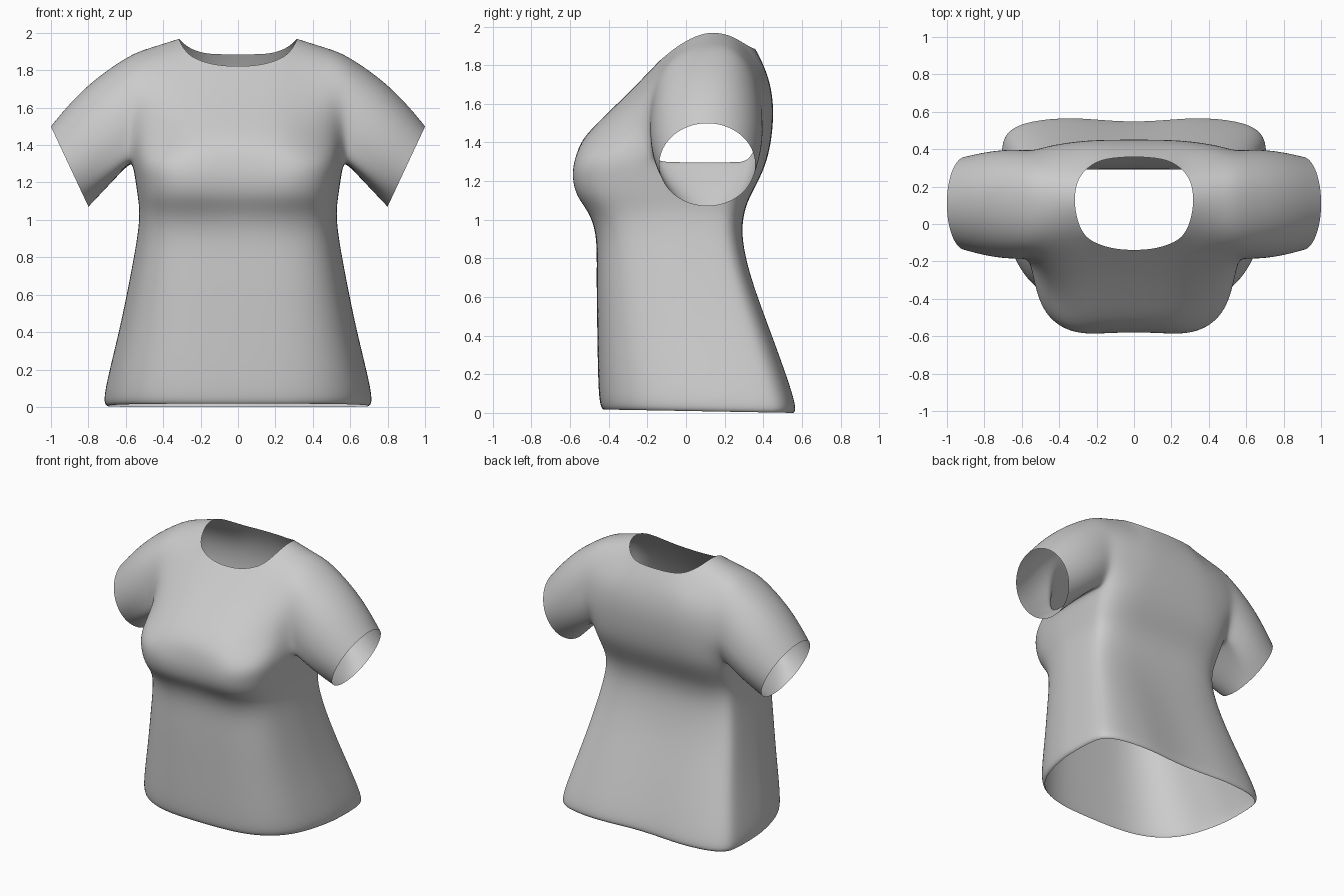
import bpy
import bmesh
from math import sin, cos, pi, radians
from mathutils import Vector

if "Cube" in bpy.data.objects:
    bpy.data.objects.remove(bpy.data.objects["Cube"])

fabric = bpy.data.materials.new("grey fabric")
fabric.use_nodes = True
colour = (0.6, 0.6, 0.6, 1)
fabric.diffuse_color = colour
fabric.node_tree.nodes["Principled BSDF"].inputs["Base Color"].default_value = colour

bm = bmesh.new()


def vert(p):
    return bm.verts.new(p)


def bridge(a, b):
    """Join two equally long rows of vertices with quads."""
    for k in range(len(a) - 1):
        bm.faces.new((a[k], a[k + 1], b[k + 1], b[k]))


# Torso half rings: height, half width, front y, back y, side y, front dip, back dip
levels = [
    (0.01, 0.70, -0.43, 0.56, 0.30, 0, 0.03),
    (0.035, 0.73, -0.455, 0.585, 0.30, 0, 0.03),
    (0.40, 0.635, -0.46, 0.45, 0.20, 0, 0.02),
    (0.70, 0.575, -0.465, 0.335, 0.13, 0, 0.01),
    (0.92, 0.535, -0.46, 0.285, 0.08, 0, 0),
    (1.04, 0.525, -0.51, 0.30, 0.06, 0.01, 0),
    (1.12, 0.535, -0.58, 0.33, 0.06, 0.02, 0),
    (1.22, 0.55, -0.605, 0.385, 0.08, 0.025, 0),
    (1.32, 0.565, -0.59, 0.425, 0.10, 0.02, 0),
]
front_angles = [90, 82, 73, 62, 48, 30, 9, 3, 0]
back_angles = [13, 27, 40, 53, 65, 75, 83, 90]


def torso_ring(z, width, front, back, side, dip_f, dip_b):
    ring = []
    for k, a in enumerate(front_angles + back_angles):
        is_front = k < len(front_angles)
        e = 0.65 - 0.12 * z if is_front else 0.45
        c = 0 if a == 90 else cos(radians(a)) ** e
        x = width * c
        y = side + ((front if is_front else back) - side) * sin(radians(a)) ** e
        near_centre = max(0, 1 - x / 0.3)
        y += near_centre * (dip_f if is_front else -dip_b)
        tilt = 0.018 * y if z < 0.1 else 0
        ring.append(vert((x, y, z - tilt)))
    return ring


rings = [torso_ring(*lv) for lv in levels]
for low, high in zip(rings, rings[1:]):
    bridge(low, high)
top = rings[-1]

# Yoke: strips running from the chest over the shoulder and down the back
ROWS = 12
armhole = [(-0.17, 1.32), (-0.185, 1.45), (-0.185, 1.56), (-0.165, 1.68), (-0.11, 1.80),
           (0, 1.875), (0.13, 1.90), (0.24, 1.885), (0.32, 1.81), (0.375, 1.70),
           (0.395, 1.57), (0.39, 1.45), (0.36, 1.32)]
centre = {1: (-0.545, 1.42), 2: (-0.41, 1.55), 3: (-0.275, 1.68),
          9: (0.42, 1.77), 10: (0.455, 1.62), 11: (0.45, 1.46)}
neck_front = [(0, -0.14, 1.82), (0.1, -0.135, 1.825), (0.19, -0.11, 1.845), (0.265, -0.07, 1.88)]
neck_back = [(0, 0.36, 1.885), (0.1, 0.355, 1.885), (0.19, 0.34, 1.89), (0.265, 0.29, 1.92)]
neck_side = {4: neck_front[3], 5: (0.305, 0.02, 1.94), 6: (0.32, 0.12, 1.975),
             7: (0.31, 0.22, 1.96), 8: neck_back[3]}


def shoulder_point(i, r):
    """Point of column i on the rows between the neckline and the armhole."""
    outer = Vector((0.55, *armhole[r]))
    if i >= 3:
        return Vector(neck_side[r]).lerp(outer, (i - 3) / 3)
    if r == 4:
        return Vector(neck_front[i])
    if r == 8:
        return Vector(neck_back[i])
    return None


strips = []
for i in range(7):
    first, last = top[i], top[16 - i]
    strip = [first]
    for r in range(1, ROWS):
        if r in centre:
            end, edge_row, t = (first, 4, r / 4) if r < 4 else (last, 8, (ROWS - r) / 4)
            edge = shoulder_point(i, edge_row)
            x = end.co.x + (edge.x - end.co.x) * t
            yz = Vector(centre[r]).lerp(Vector(armhole[r]), (i / 6) ** 2)
            strip.append(vert((x, yz.x, yz.y)))
        else:
            p = shoulder_point(i, r)
            strip.append(vert(p) if p else None)
    strips.append(strip + [last])

for a, b in zip(strips, strips[1:]):
    for r in range(ROWS):
        quad = (a[r], a[r + 1], b[r + 1], b[r])
        if all(quad):
            bm.faces.new(quad)

# Sleeve: tube from the armhole loop to a slanted oval cuff
loop = strips[6] + [top[9], top[8], top[7]]
cuff_centre = Vector((0.9, 0.11, 1.285))
cuff_up = Vector((0.103, 0, 0.22))
cuff_side = Vector((0, 0.255, 0))
previous = loop
for t in (0.2, 0.45, 0.72, 0.97, 1):
    ring = []
    for k, v in enumerate(loop):
        phi = 2 * pi * (k - 6) / len(loop)
        cuff = cuff_centre + cuff_up * cos(phi) + cuff_side * sin(phi)
        p = v.co.lerp(cuff, t)
        p += Vector((0.6, 0, 0.7)) * 0.04 * sin(pi * t) * max(0, cos(phi))
        p.y += 0.02 * sin(pi * t) * sin(phi)
        ring.append(vert(p))
    bridge(previous + previous[:1], ring + ring[:1])
    previous = ring

# Make the outside face outwards
bmesh.ops.recalc_face_normals(bm, faces=bm.faces)
bm.normal_update()
chest = max(bm.faces, key=lambda f: -f.calc_center_median().y)
if chest.normal.y > 0:
    bmesh.ops.reverse_faces(bm, faces=bm.faces)

mesh = bpy.data.meshes.new("shirt")
bm.to_mesh(mesh)
bm.free()
mesh.materials.append(fabric)
mesh.shade_smooth()
shirt = bpy.data.objects.new("shirt", mesh)
bpy.context.collection.objects.link(shirt)

# Mirror the half and smooth the cloth
mirror = shirt.modifiers.new("mirror", "MIRROR")
mirror.use_clip = True
mirror.merge_threshold = 0.002
smooth = shirt.modifiers.new("smooth", "SUBSURF")
smooth.levels = smooth.render_levels = 3
